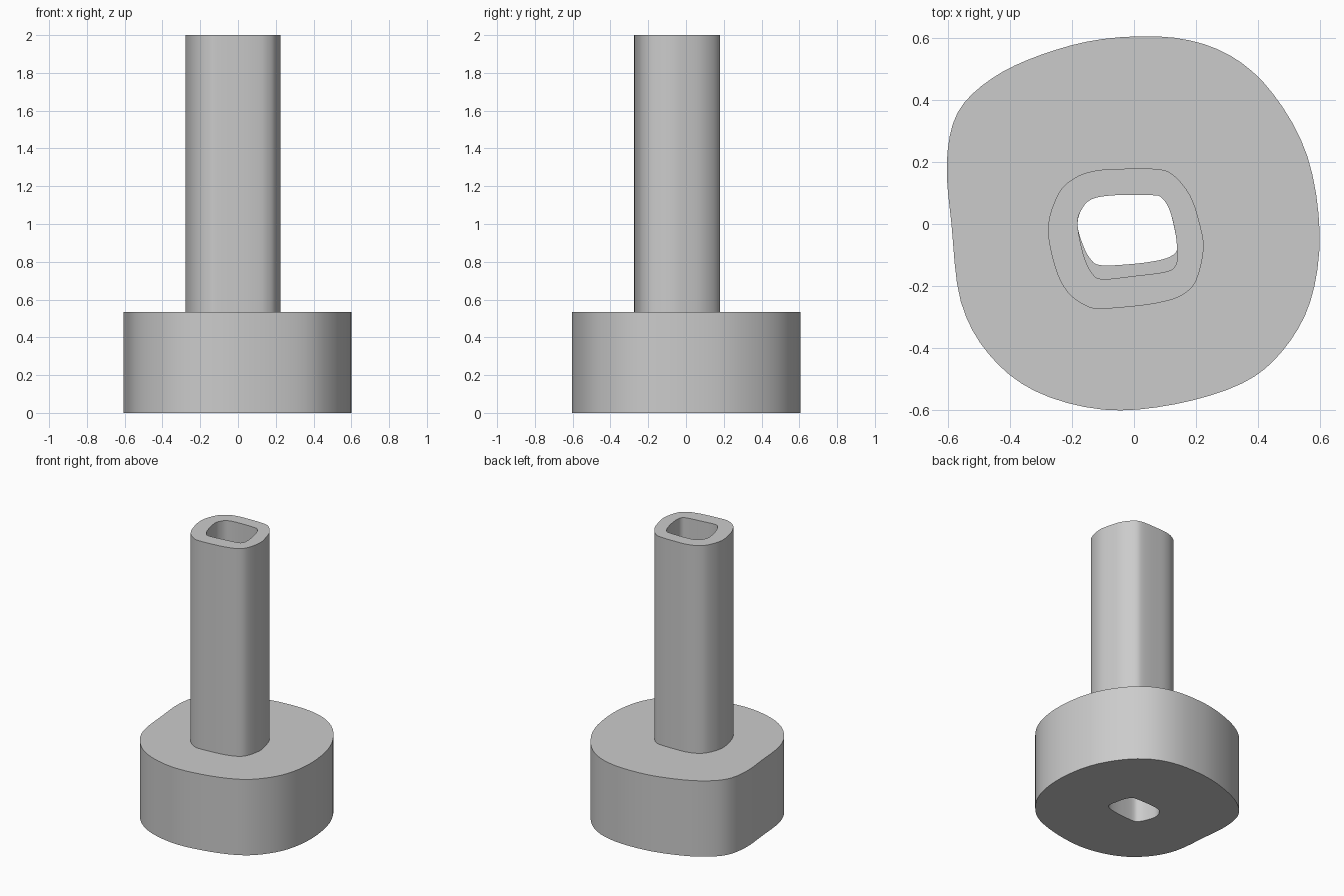
import bpy
import bmesh
import math
from mathutils import Vector

cube = bpy.data.objects.get("Cube")
if cube:
    bpy.data.objects.remove(cube, do_unlink=True)

grey = bpy.data.materials.new("light grey")
grey.use_nodes = True
colour = (0.6, 0.6, 0.6, 1)
grey.diffuse_color = colour
grey.node_tree.nodes["Principled BSDF"].inputs["Base Color"].default_value = colour

BASE_TOP = 0.535
STEM_TOP = 2

# Outline control points in hundredths, counter-clockwise
base_outline = [(60, -3), (56, 22), (45, 42), (31, 54.5), (13, 60.2), (-10, 59.8),
                (-30, 54.7), (-46, 47), (-57, 36), (-60.5, 20), (-59, 0), (-56, -25),
                (-47, -42), (-32, -54), (-10, -60), (13, -58.3), (35, -51.5),
                (48, -41), (57, -25)]
stem_outline = [(22.5, -8), (21, 1), (18, 9.5), (12.5, 16), (7, 17.8), (-5, 17.8),
                (-12.7, 17.2), (-19, 15), (-24.3, 10), (-27.8, -1), (-25.5, -14),
                (-21.5, -22), (-16, -26.2), (-11, -27.4), (2, -26.4), (10, -25),
                (15.5, -23), (20, -18.5)]
# The two bores share their rear side; the stem bore reaches further forward
bore_rear = [(13.4, -3), (11.5, 4.5), (9, 8.4), (6, 9.3), (-6, 9.3),
             (-13.7, 8), (-17.2, 4.2), (-18.2, -0.6)]
stem_bore = bore_rear + [(-16.3, -10), (-13.5, -16), (-10, -17.8), (0, -16.8),
                         (10, -15.5), (13.2, -13.7), (14, -10)]
base_bore = bore_rear + [(-16.6, -6.5), (-14.3, -11), (-11, -13.3), (-1.5, -13),
                         (6.6, -12), (11.8, -10.5), (14, -8)]


def smooth_loop(points, steps=4):
    """Closed Catmull-Rom curve through the control points."""
    pts = [Vector(p) / 100 for p in points]
    loop = []
    for i in range(len(pts)):
        a, b, c, d = (pts[(i + k) % len(pts)] for k in (-1, 0, 1, 2))
        for s in range(steps):
            t = s / steps
            loop.append(b + (c - a) * t / 2
                        + (2 * a - 5 * b + 4 * c - d) * t * t / 2
                        + (3 * b - a - 3 * c + d) * t ** 3 / 2)
    return loop


def hollow_prism(name, outline, bore, bottom, top, open_bottom=False):
    """Extrude the ring between the outline and the bore."""
    bm = bmesh.new()
    edges = []
    for points in (outline, bore):
        verts = [bm.verts.new((p.x, p.y, bottom)) for p in smooth_loop(points)]
        edges += [bm.edges.new((v, verts[i - 1])) for i, v in enumerate(verts)]
    bmesh.ops.triangle_fill(bm, edges=edges, use_beauty=True, use_dissolve=False,
                            normal=(0, 0, 1))
    lower = list(bm.faces)
    raised = bmesh.ops.extrude_face_region(bm, geom=lower, use_keep_orig=True)
    bmesh.ops.translate(bm, vec=(0, 0, top - bottom),
                        verts=[g for g in raised["geom"]
                               if isinstance(g, bmesh.types.BMVert)])
    bmesh.ops.recalc_face_normals(bm, faces=list(bm.faces))
    if open_bottom:
        bmesh.ops.delete(bm, geom=lower, context="FACES_ONLY")
    mesh = bpy.data.meshes.new(name)
    bm.to_mesh(mesh)
    bm.free()
    mesh.materials.append(grey)
    obj = bpy.data.objects.new(name, mesh)
    bpy.context.collection.objects.link(obj)
    bpy.ops.object.select_all(action="DESELECT")
    obj.select_set(True)
    bpy.context.view_layer.objects.active = obj
    bpy.ops.object.shade_smooth_by_angle(angle=math.radians(30))
    return obj


# Wide base, and the tall stem standing on it
hollow_prism("base", base_outline, base_bore, 0, BASE_TOP)
hollow_prism("stem", stem_outline, stem_bore, BASE_TOP, STEM_TOP, open_bottom=True)
